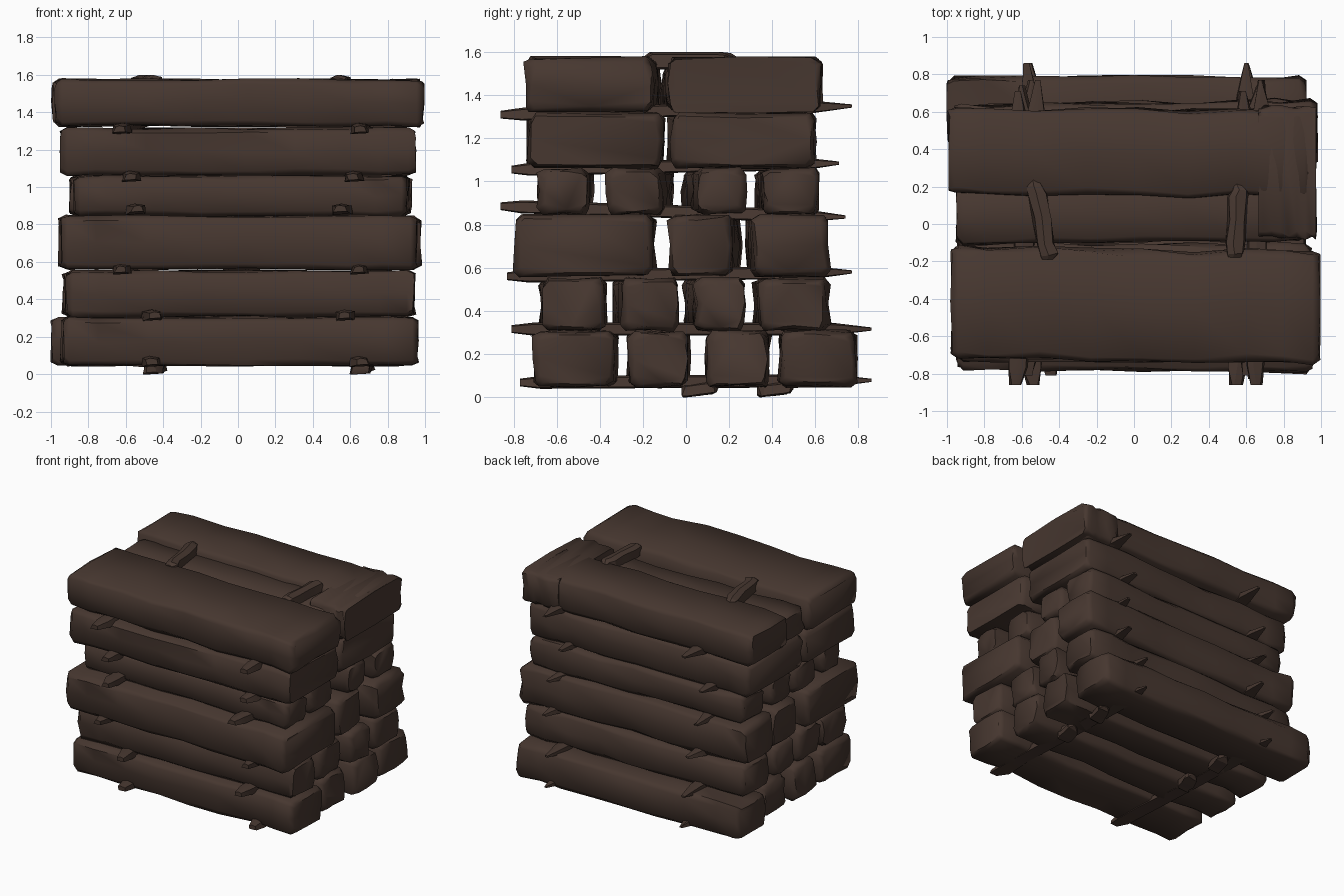
import bpy, bmesh, math, random
from mathutils import Vector

random.seed(7)
if "Cube" in bpy.data.objects:
    bpy.data.objects.remove(bpy.data.objects["Cube"], do_unlink=True)

# Single dark timber colour
wood = bpy.data.materials.new("dark brown wood")
wood.use_nodes = True
COLOUR = (0.062, 0.038, 0.029, 1)
wood.diffuse_color = COLOUR
bsdf = wood.node_tree.nodes["Principled BSDF"]
bsdf.inputs["Base Color"].default_value = COLOUR
bsdf.inputs["Roughness"].default_value = 0.9


def loft(name, rings, angle):
    """Skin a list of closed rings and cap both ends."""
    bm = bmesh.new()
    loops = [[bm.verts.new(p) for p in ring] for ring in rings]
    n = len(loops[0])
    for a, b in zip(loops, loops[1:]):
        for i in range(n):
            j = (i + 1) % n
            bm.faces.new((a[i], a[j], b[j], b[i]))
    bm.faces.new(loops[0])
    bm.faces.new(loops[-1])
    bmesh.ops.recalc_face_normals(bm, faces=bm.faces)
    mesh = bpy.data.meshes.new(name)
    bm.to_mesh(mesh)
    bm.free()
    mesh.materials.append(wood)
    obj = bpy.data.objects.new(name, mesh)
    bpy.context.collection.objects.link(obj)
    bpy.ops.object.select_all(action="DESELECT")
    obj.select_set(True)
    bpy.context.view_layer.objects.active = obj
    bpy.ops.object.shade_smooth_by_angle(angle=math.radians(angle))
    return obj


def section(w, h, c):
    """Chamfered rectangle with a middle point on each side."""
    return [(-w + c, -h), (0, -h), (w - c, -h), (w, -h + c), (w, 0), (w, h - c),
            (w - c, h), (0, h), (-w + c, h), (-w, h - c), (-w, 0), (-w, -h + c)]


def beam(name, x0, x1, y0, y1, z0, z1, skew=0.0):
    """Rough hewn beam along x; skew shifts its -x end sideways."""
    w, h = (y1 - y0) / 2, (z1 - z0) / 2
    profile = section(w, h, 0.026)
    ends = [random.uniform(-0.012, 0.004) for _ in profile]
    stations = [0, 0.02, 0.1, 0.24, 0.38, 0.52, 0.66, 0.8, 0.9, 0.98, 1]
    rings = []
    for k, t in enumerate(stations):
        cap = k in (0, len(stations) - 1)
        s = 0.018 if cap else 0
        sway = random.uniform(-0.01, 0.01)
        ring = []
        for i, (py, pz) in enumerate(profile):
            py -= math.copysign(s, py) if abs(py) > s else 0
            pz -= math.copysign(s, pz) if abs(pz) > s else 0
            x = x0 + t * (x1 - x0)
            if cap:
                x += ends[i] if k else -ends[i]
            y = (y0 + y1) / 2 + py + sway + skew * (1 - t)
            y += random.uniform(-0.012, 0.012)
            z = (z0 + z1) / 2 + pz + random.uniform(-0.008, 0.008)
            ring.append(Vector((x, y, z)))
        rings.append(ring)
    return loft(name, rings, 60)


def spacer(name, xf, xb, yf, yb, z, tilt=0.0, thick=0.03):
    """Ragged split lath along y, with a blunt front end and a pointed rear end."""
    rings = []
    for t, s in ((0, 0.6), (0.06, 1), (0.2, 1), (0.5, 1), (0.8, 1), (0.9, 0.9), (1, 0.25)):
        cx = xf + t * (xb - xf) + random.uniform(-0.008, 0.008)
        cz = z + tilt * (t - 0.5)
        ring = []
        for a, b in ((-1, -1), (1, -0.8), (0.9, 0.7), (-0.1, 1), (-0.9, 0.6)):
            ring.append(Vector((cx + a * 0.05 * s + random.uniform(-0.008, 0.008),
                                yf + t * (yb - yf) + random.uniform(-0.01, 0.01) * (0 < t < 1),
                                cz + b * thick * s)))
        rings.append(ring)
    return loft(name, rings, 25)


# Courses of beams: bottom, top, then (x0, x1, y0, y1, skew) per beam
courses = [
    (0.048, 0.305, [(-0.94, 0.97, -0.70, -0.33, 0), (-0.95, 0.92, -0.26, 0.01, 0),
                    (-0.93, 0.94, 0.10, 0.38, 0), (-1.0, 0.92, 0.44, 0.785, 0)]),
    (0.308, 0.55, [(-0.92, 0.94, -0.67, -0.38, 0), (-0.92, 0.91, -0.29, -0.03, -0.06),
                   (-0.93, 0.95, 0.05, 0.28, -0.06), (-0.94, 0.94, 0.35, 0.66, -0.03)]),
    (0.562, 0.845, [(-0.95, 0.96, -0.79, -0.16, 0.02), (-0.94, 0.92, -0.08, 0.21, 0.05),
                    (-0.96, 0.98, 0.31, 0.66, -0.03)]),
    (0.848, 1.06, [(-0.88, 0.91, -0.68, -0.46, 0.02), (-0.90, 0.89, -0.36, -0.11, 0.05),
                   (-0.90, 0.92, 0.04, 0.27, -0.05), (-0.90, 0.93, 0.35, 0.61, -0.02)]),
    (1.065, 1.315, [(-0.95, 0.95, -0.73, -0.11, 0), (-0.95, 0.94, -0.06, 0.60, -0.03)]),
    (1.328, 1.575, [(-0.98, 0.995, -0.74, -0.15, 0.02), (-0.995, 0.95, 0.15, 0.61, 0)]),
]
for c, (z0, z1, row) in enumerate(courses):
    for b, (x0, x1, y0, y1, skew) in enumerate(row):
        beam(f"beam_course_{c + 1}_{b + 1}", x0, x1, y0, y1, z0, z1, skew)

# Sunken beam between the two top slabs, and the wide left end of the rear slab
beam("top_sunken_beam", -0.95, 0.94, -0.08, 0.22, 1.328, 1.525, -0.03)
beam("top_slab_wide_end", 0.66, 0.98, -0.07, 0.625, 1.325, 1.573)

# Pairs of laths under each course: height, front y, rear y, right x pair, left x pair, tilt
laths = [
    (0.072, -0.77, 0.86, (-0.46, -0.56), (0.66, 0.60), 0.01),
    (0.315, -0.81, 0.86, (-0.45, -0.58), (0.57, 0.60), 0.0),
    (0.570, -0.83, 0.77, (-0.63, -0.55), (0.65, 0.68), 0.02),
    (0.860, -0.86, 0.74, (-0.54, -0.60), (0.55, 0.66), -0.05),
    (1.070, -0.81, 0.71, (-0.57, -0.62), (0.62, 0.58), 0.03),
    (1.330, -0.86, 0.77, (-0.63, -0.52), (0.65, 0.68), 0.04),
]
for k, (z, yf, yb, low, high, tilt) in enumerate(laths):
    for side, (xf, xb) in (("right", low), ("left", high)):
        spacer(f"spacer_{side}_{k + 1}", xf, xb, yf, yb, z, tilt)

# Short laths bridging the groove on top
spacer("top_spacer_right", -0.46, -0.53, -0.19, 0.25, 1.56, 0.0, 0.04)
spacer("top_spacer_left", 0.54, 0.56, -0.18, 0.22, 1.56, 0.0, 0.04)

# Splinters touching the floor under the lowest course
for side, x in (("right", -0.46), ("left", 0.65)):
    for y in (0.05, 0.40):
        spacer(f"floor_splinter_{side}", x, x + 0.03, y - 0.07, y + 0.1, 0.036, 0.02)
